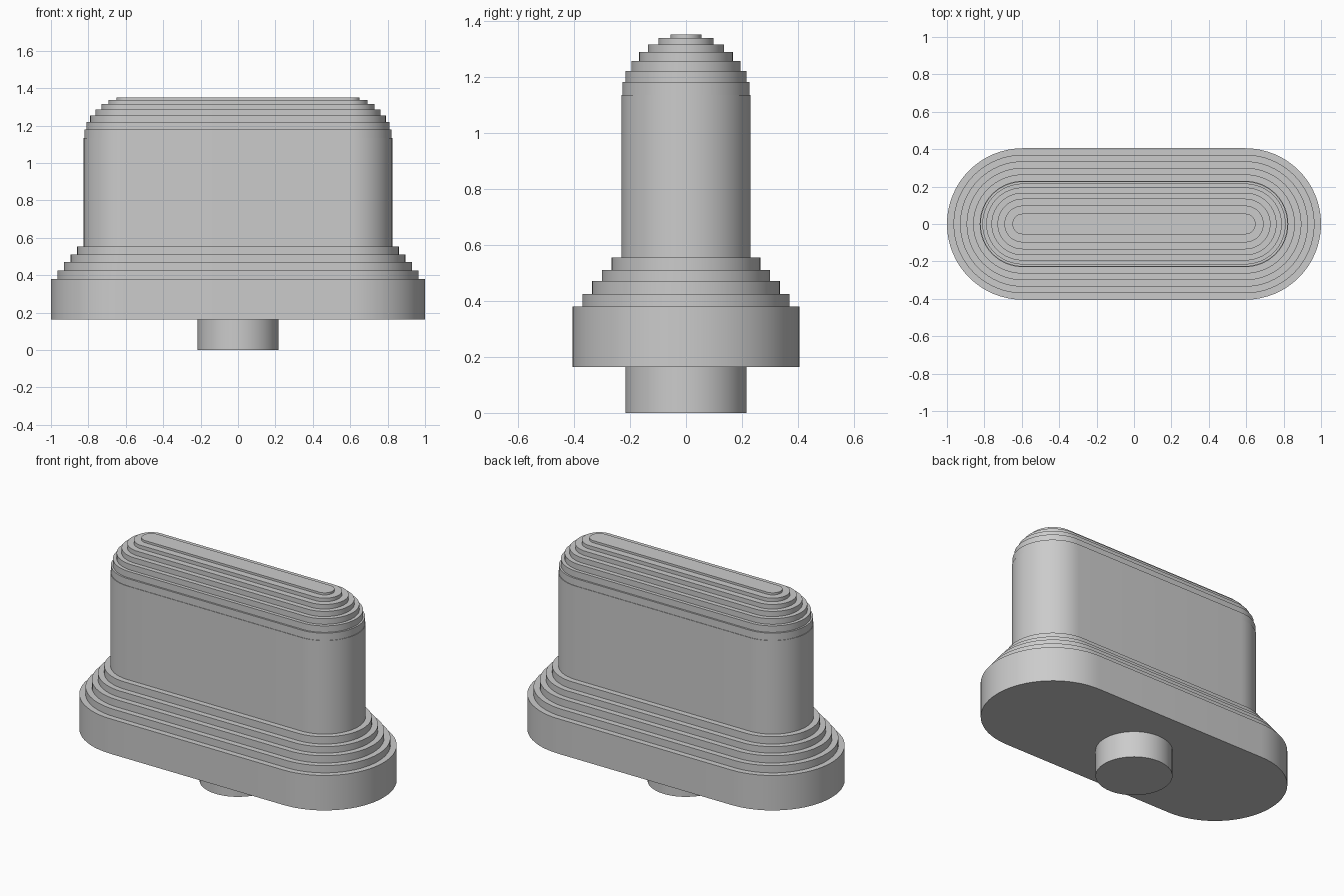
import bpy, bmesh
from math import pi, cos, sin, radians

cube = bpy.data.objects.get("Cube")
if cube:
    bpy.data.objects.remove(cube, do_unlink=True)

grey = bpy.data.materials.new("light grey")
grey.use_nodes = True
colour = (0.6, 0.6, 0.6, 1)
grey.diffuse_color = colour
grey.node_tree.nodes["Principled BSDF"].inputs["Base Color"].default_value = colour

HALF = 0.595   # half of the straight length between the round ends
SEG = 32       # segments per round end


def outline(radius, half):
    """Stadium outline; a circle when half is zero."""
    pts = []
    for side, start in ((1, -pi / 2), (-1, pi / 2)):
        for i in range(SEG + (1 if half else 0)):
            a = start + pi * i / SEG
            pts.append((side * half + radius * cos(a), radius * sin(a)))
    return pts


def stepped_solid(name, bottom, steps, half=HALF):
    """Stack of outlines, one (radius, top height) per step, as one closed skin."""
    bm = bmesh.new()
    rings = []
    z = bottom
    for radius, top in steps:
        for height in (z, top):
            rings.append([bm.verts.new((x, y, height)) for x, y in outline(radius, half)])
        z = top
    for low, high in zip(rings, rings[1:]):
        n = len(low)
        for i in range(n):
            j = (i + 1) % n
            bm.faces.new((low[i], low[j], high[j], high[i]))
    bm.faces.new(rings[0][::-1])
    bm.faces.new(rings[-1])
    mesh = bpy.data.meshes.new(name)
    bm.to_mesh(mesh)
    bm.free()
    mesh.materials.append(grey)
    obj = bpy.data.objects.new(name, mesh)
    bpy.context.collection.objects.link(obj)
    bpy.ops.object.select_all(action='DESELECT')
    obj.select_set(True)
    bpy.context.view_layer.objects.active = obj
    bpy.ops.object.shade_smooth_by_angle(angle=radians(30))
    return obj


# Flange with stepped shoulder, tall body and stepped rounded crown
flange = [(0.405, 0.38), (0.37, 0.425), (0.335, 0.47), (0.30, 0.51), (0.265, 0.555)]
body = [(0.23, 1.135)]
crown = [(0.227, 1.18), (0.216, 1.22), (0.195, 1.255), (0.167, 1.287),
         (0.135, 1.315), (0.098, 1.337), (0.055, 1.35)]
stepped_solid("stepped_body", 0.163, flange + body + crown)

# Round peg underneath
stepped_solid("peg", 0, [(0.216, 0.163)], half=0)
